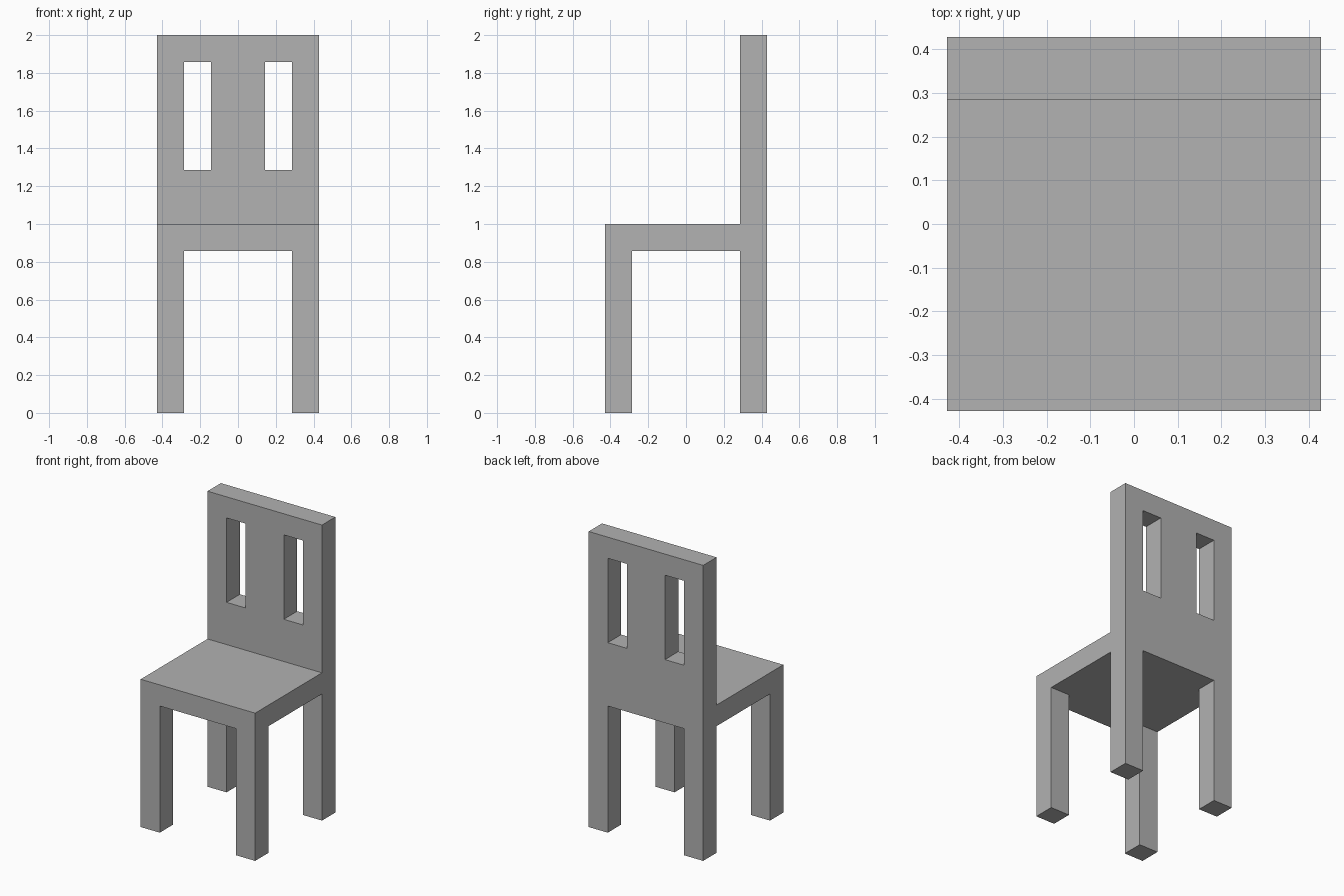
import bpy
import bmesh

cube = bpy.data.objects.get("Cube")
if cube:
    bpy.data.objects.remove(cube, do_unlink=True)

U = 1 / 7  # thickness of every member

grey = bpy.data.materials.new("plain grey")
grey.use_nodes = True
colour = (0.445, 0.445, 0.445, 1)
grey.diffuse_color = colour
grey.node_tree.nodes["Principled BSDF"].inputs["Base Color"].default_value = colour

bm = bmesh.new()


def pick(rule):
    """Faces whose centre, in member units, satisfies the rule."""
    return [f for f in bm.faces if rule(f.calc_center_median() / U, f.normal)]


def extrude(faces, dz):
    """Raise or lower a face region by dz units and leave no inner faces."""
    joined = any(len(e.link_faces) > 1 and any(g not in faces for g in e.link_faces)
                 for f in faces for e in f.edges)
    new = bmesh.ops.extrude_face_region(bm, geom=faces)["geom"]
    verts = [v for v in new if isinstance(v, bmesh.types.BMVert)]
    bmesh.ops.translate(bm, verts=verts, vec=(0, 0, dz * U))
    old = [f for f in faces if f.is_valid]
    if joined and old:
        bmesh.ops.delete(bm, geom=old, context='FACES')
    bmesh.ops.recalc_face_normals(bm, faces=bm.faces[:])
    bm.normal_update()


# Seat slab, divided where the legs, backrest and slots begin
xs, ys = (-3, -2, -1, 1, 2, 3), (-3, -2, 2, 3)
grid = [[bm.verts.new((x * U, y * U, 6 * U)) for x in xs] for y in ys]
for a, b in zip(grid, grid[1:]):
    for i in range(len(xs) - 1):
        bm.faces.new((a[i], a[i + 1], b[i + 1], b[i]))
bm.normal_update()
extrude(bm.faces[:], 1)

# Four legs from the corners
extrude(pick(lambda c, n: n.z < -0.5 and abs(c.x) > 2 and abs(c.y) > 2), -6)

# Backrest: lower panel, slotted band and top rail
for height in (2, 4, 1):
    extrude(pick(lambda c, n: n.z > 0.5 and c.y > 2), height)

# Two upright slots through the backrest
for side in (-1, 1):
    panes = pick(lambda c, n: abs(n.y) > 0.5 and 1 < side * c.x < 2 and 9 < c.z < 13)
    rims = list({e for f in panes for e in f.edges})
    bmesh.ops.delete(bm, geom=panes, context='FACES_ONLY')
    bmesh.ops.bridge_loops(bm, edges=rims)
bmesh.ops.recalc_face_normals(bm, faces=bm.faces[:])

mesh = bpy.data.meshes.new("chair")
bm.to_mesh(mesh)
bm.free()
mesh.materials.append(grey)
chair = bpy.data.objects.new("chair", mesh)
bpy.context.collection.objects.link(chair)
